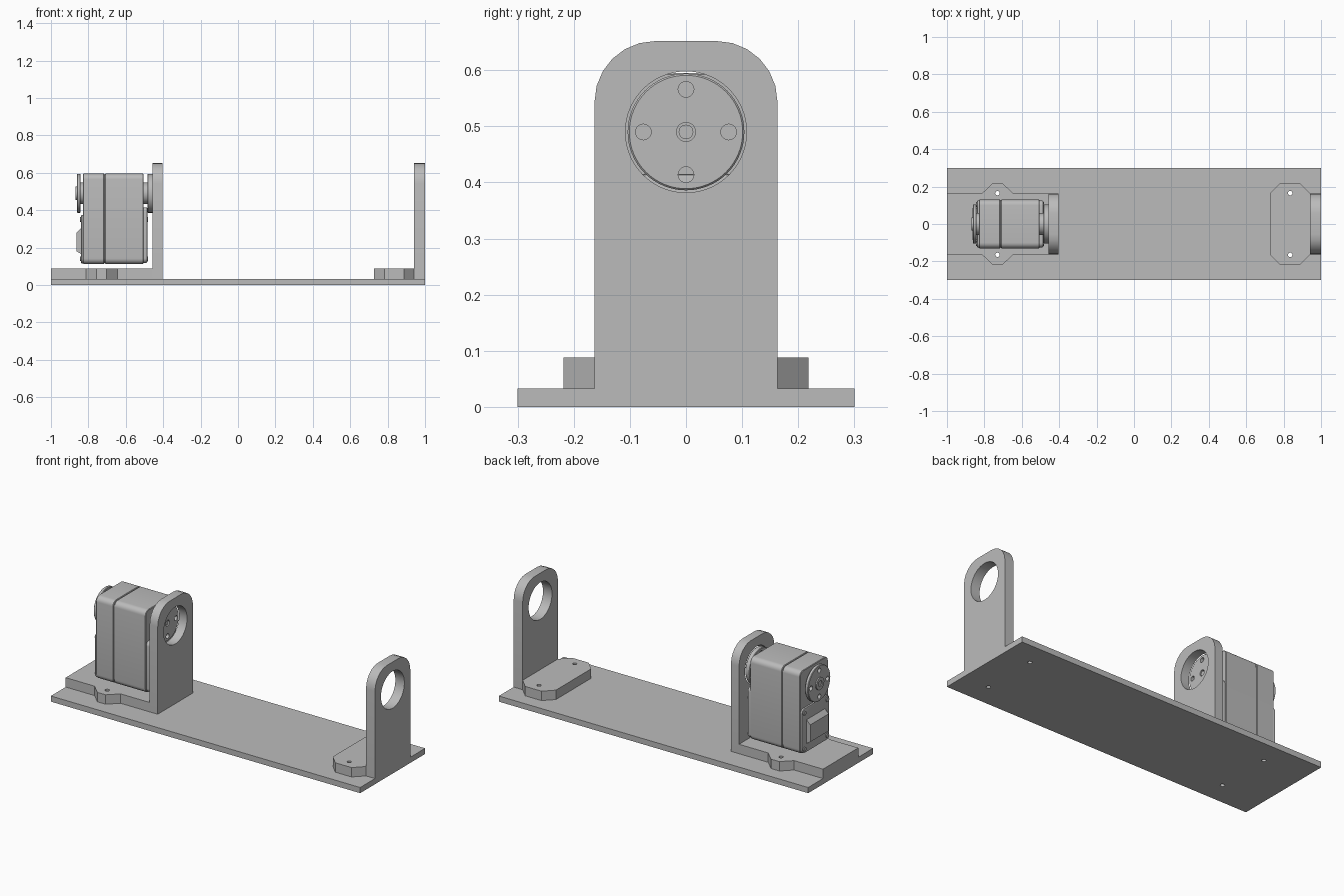
import bpy, bmesh, math
from mathutils import Matrix, Vector

if "Cube" in bpy.data.objects:
    bpy.data.objects.remove(bpy.data.objects["Cube"], do_unlink=True)

grey = bpy.data.materials.new("plain grey")
grey.use_nodes = True
COLOUR = (0.5, 0.5, 0.5, 1)
grey.diffuse_color = COLOUR
grey.node_tree.nodes["Principled BSDF"].inputs["Base Color"].default_value = COLOUR

BASE_TOP, FOOT_TOP, AXLE_Z = 0.033, 0.088, 0.49
HALF_W, EAR_W = 0.163, 0.218
SCREW_Y = 0.165


def finish(name, bm):
    bmesh.ops.recalc_face_normals(bm, faces=bm.faces)
    mesh = bpy.data.meshes.new(name)
    bm.to_mesh(mesh)
    bm.free()
    obj = bpy.data.objects.new(name, mesh)
    bpy.context.collection.objects.link(obj)
    mesh.materials.append(grey)
    return obj


def slab(name, points, axis, lo, hi):
    """Extrude a flat outline along one axis."""
    place = {"x": lambda a, b: (lo, a, b),
             "y": lambda a, b: (a, lo, b),
             "z": lambda a, b: (a, b, lo)}[axis]
    step = Vector([(hi - lo) * (axis == k) for k in "xyz"])
    bm = bmesh.new()
    face = bm.faces.new([bm.verts.new(place(*p)) for p in points])
    grown = bmesh.ops.extrude_face_region(bm, geom=[face])["geom"]
    bmesh.ops.translate(bm, vec=step, verts=[g for g in grown if isinstance(g, bmesh.types.BMVert)])
    return finish(name, bm)


def rod(name, axis, lo, hi, radius, a, b, segments=48):
    """Cylinder along x (a, b = y, z) or along z (a, b = x, y)."""
    mid = (lo + hi) / 2
    if axis == "x":
        matrix = Matrix.Translation((mid, a, b)) @ Matrix.Rotation(math.pi / 2, 4, "Y")
    else:
        matrix = Matrix.Translation((a, b, mid))
    bm = bmesh.new()
    bmesh.ops.create_cone(bm, cap_ends=True, segments=segments, radius1=radius,
                          radius2=radius, depth=hi - lo, matrix=matrix)
    return finish(name, bm)


def apply_modifier(obj, mod):
    bpy.context.view_layer.objects.active = obj
    bpy.ops.object.modifier_apply(modifier=mod.name)


def cut(obj, cutters):
    for cutter in cutters:
        mod = obj.modifiers.new("cut", "BOOLEAN")
        mod.operation, mod.solver, mod.object = "DIFFERENCE", "EXACT", cutter
        apply_modifier(obj, mod)
        bpy.data.objects.remove(cutter, do_unlink=True)


def soften(obj, width, segments=1):
    mod = obj.modifiers.new("soft edges", "BEVEL")
    mod.width, mod.segments = width, segments
    mod.limit_method, mod.angle_limit = "ANGLE", math.radians(50)
    apply_modifier(obj, mod)


def smooth(obj):
    bpy.ops.object.select_all(action="DESELECT")
    obj.select_set(True)
    bpy.context.view_layer.objects.active = obj
    bpy.ops.object.shade_smooth_by_angle(angle=math.radians(30))


def arc(a, b, radius, start, steps):
    return [(a + radius * math.cos(t), b + radius * math.sin(t))
            for t in (start + math.pi / 2 * i / steps for i in range(steps + 1))]


def rounded_rect(half, z0, z1, r, steps=6):
    corners = [(half - r, z1 - r), (r - half, z1 - r), (r - half, z0 + r), (half - r, z0 + r)]
    return [p for i, c in enumerate(corners) for p in arc(*c, r, i * math.pi / 2, steps)]


def screw_holes(x):
    return [rod("screw_cutter", "z", -0.1, 0.2, 0.012, x, side * SCREW_Y, 16) for side in (-1, 1)]


def upright(name, lo, hi):
    """Standing plate with a rounded top and a round opening."""
    r, top = 0.108, 0.652
    outline = [(-HALF_W, BASE_TOP), (HALF_W, BASE_TOP)]
    outline += arc(HALF_W - r, top - r, r, 0, 6) + arc(r - HALF_W, top - r, r, math.pi / 2, 6)
    plate = slab(name, outline, "x", lo, hi)
    cut(plate, [rod("opening_cutter", "x", lo - 0.1, hi + 0.1, 0.108, 0, AXLE_Z, 64)])
    smooth(plate)


# Base plate
base = slab("base_plate", [(-1, -0.3), (1, -0.3), (1, 0.3), (-1, 0.3)], "z", 0, BASE_TOP)
cut(base, screw_holes(-0.73) + screw_holes(0.835))

# Motor bracket: foot with an ear on each side, and the upright
UP_X = -0.457
side = [(-1, HALF_W), (-0.813, HALF_W), (-0.757, EAR_W),
        (-0.703, EAR_W), (-0.645, HALF_W), (UP_X, HALF_W)]
foot = slab("motor_bracket_foot", side + [(x, -y) for x, y in reversed(side)],
            "z", BASE_TOP, FOOT_TOP)
cut(foot, screw_holes(-0.73))
upright("motor_bracket_upright", UP_X, -0.405)

# End bracket: chamfered foot and the upright
side = [(0.727, HALF_W), (0.782, EAR_W), (0.887, EAR_W), (0.942, HALF_W)]
foot = slab("end_bracket_foot", side + [(x, -y) for x, y in reversed(side)],
            "z", BASE_TOP, FOOT_TOP)
cut(foot, screw_holes(0.835))
upright("end_bracket_upright", 0.942, 1.0)

# Motor case: two shells around a seam, with lower steps at both ends
SEAM = -0.713
Z0, Z1 = 0.112, 0.595
for name, lo, hi, half, z0, z1, r in (
        ("motor_rear_shell", -0.828, SEAM - 0.002, 0.13, Z0, Z1, 0.03),
        ("motor_seam", SEAM - 0.004, SEAM + 0.004, 0.125, Z0 + 0.005, Z1 - 0.005, 0.03),
        ("motor_front_shell", SEAM + 0.002, -0.506, 0.13, Z0, Z1, 0.03),
        ("motor_rear_step", -0.839, -0.826, 0.127, Z0 + 0.003, 0.375, 0.025),
        ("motor_front_step", -0.51, -0.485, 0.125, Z0 + 0.006, 0.415, 0.025)):
    shell = slab(name, rounded_rect(half, z0, z1, r), "x", lo, hi)
    if "shell" in name:
        soften(shell, 0.003)
    elif "step" in name:
        soften(shell, 0.005, 2)
    smooth(shell)

# Cable socket cover on the rear of the motor
slab("socket_cover", [(-0.838, 0.305), (-0.863, 0.28), (-0.863, 0.18), (-0.838, 0.165)],
     "y", -0.085, 0.085)

# Corner screws on the lower rear and front steps
for y in (-0.105, 0.105):
    for z in (0.14, 0.35):
        smooth(rod("rear_screw", "x", -0.844, -0.835, 0.013, y, z, 16))
        smooth(rod("front_screw", "x", -0.49, -0.48, 0.013, y, z, 16))


# Turning discs at both ends of the motor axle
def turning_disc(name, lo, hi, hub_lo, hub_hi):
    disc = rod(name, "x", lo, hi, 0.104, 0, AXLE_Z, 64)
    soften(disc, 0.003)
    holes = [rod("bolt_cutter", "x", lo - 0.05, hi + 0.05, 0.014,
                 0.076 * math.cos(i * math.pi / 2), AXLE_Z + 0.076 * math.sin(i * math.pi / 2), 20)
             for i in range(4)]
    cut(disc, holes)
    smooth(disc)
    smooth(rod(name + "_hub", "x", hub_lo, hub_hi, 0.058, 0, AXLE_Z))
    return disc


front_disc = turning_disc("front_disc", -0.484, -0.455, -0.508, -0.48)
cut(front_disc, [rod("axle_cutter", "x", -0.47, -0.4, 0.017, 0, AXLE_Z, 24)])
smooth(front_disc)
smooth(rod("front_axle_screw", "x", -0.475, -0.46, 0.013, 0, AXLE_Z, 24))

turning_disc("rear_disc", -0.862, -0.842, -0.846, -0.825)
cap = rod("rear_axle_cap", "x", -0.869, -0.86, 0.036, 0, AXLE_Z, 32)
cut(cap, [rod("axle_cutter", "x", -0.9, -0.864, 0.017, 0, AXLE_Z, 24)])
smooth(cap)
